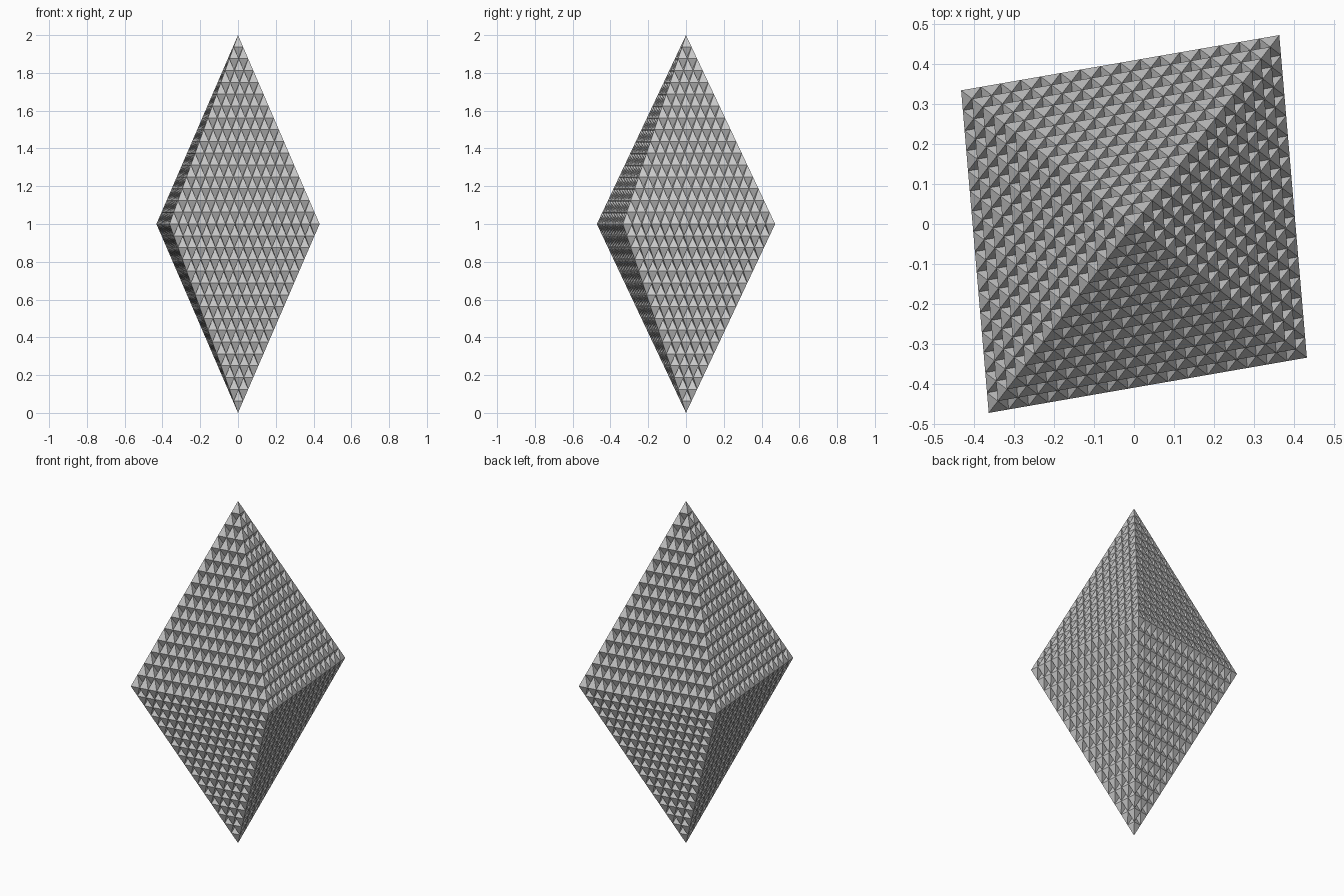
import bpy, bmesh
from mathutils import Vector
from itertools import product

if "Cube" in bpy.data.objects:
    bpy.data.objects.remove(bpy.data.objects["Cube"])

N = 16  # rows of studs per face
# half axes of the octahedron
AX = (Vector((0.363, 0.472, 0)), Vector((-0.432, 0.334, 0)), Vector((0, 0, 1)))

bm = bmesh.new()


def tri(pts, signs):
    """Add one triangle given lattice points, mirrored into an octant."""
    vs = []
    for p in pts:
        co = Vector((0, 0, 1))
        for axis, s, k in zip(AX, signs, p):
            co = co + axis * (s * k / N)
        vs.append(bm.verts.new(co))
    if signs[0] * signs[1] * signs[2] < 0:
        vs.reverse()
    bm.faces.new(vs)


for signs in product((1, -1), repeat=3):
    # flat triangles of the octahedron face
    for a in range(N):
        for b in range(N - a):
            c = N - 1 - a - b
            tri(((a + 1, b, c), (a, b + 1, c), (a, b, c + 1)), signs)
    # tetrahedral dents between them
    for a in range(N - 1):
        for b in range(N - 1 - a):
            c = N - 2 - a - b
            ring = ((a + 1, b + 1, c), (a, b + 1, c + 1), (a + 1, b, c + 1))
            for i in range(3):
                tri((ring[i], ring[(i + 1) % 3], (a, b, c)), signs)

# weld only within the surface
bmesh.ops.remove_doubles(bm, verts=bm.verts, dist=1e-5)
mesh = bpy.data.meshes.new("dented_octahedron")
bm.to_mesh(mesh)
bm.free()
obj = bpy.data.objects.new("dented_octahedron", mesh)
bpy.context.collection.objects.link(obj)
